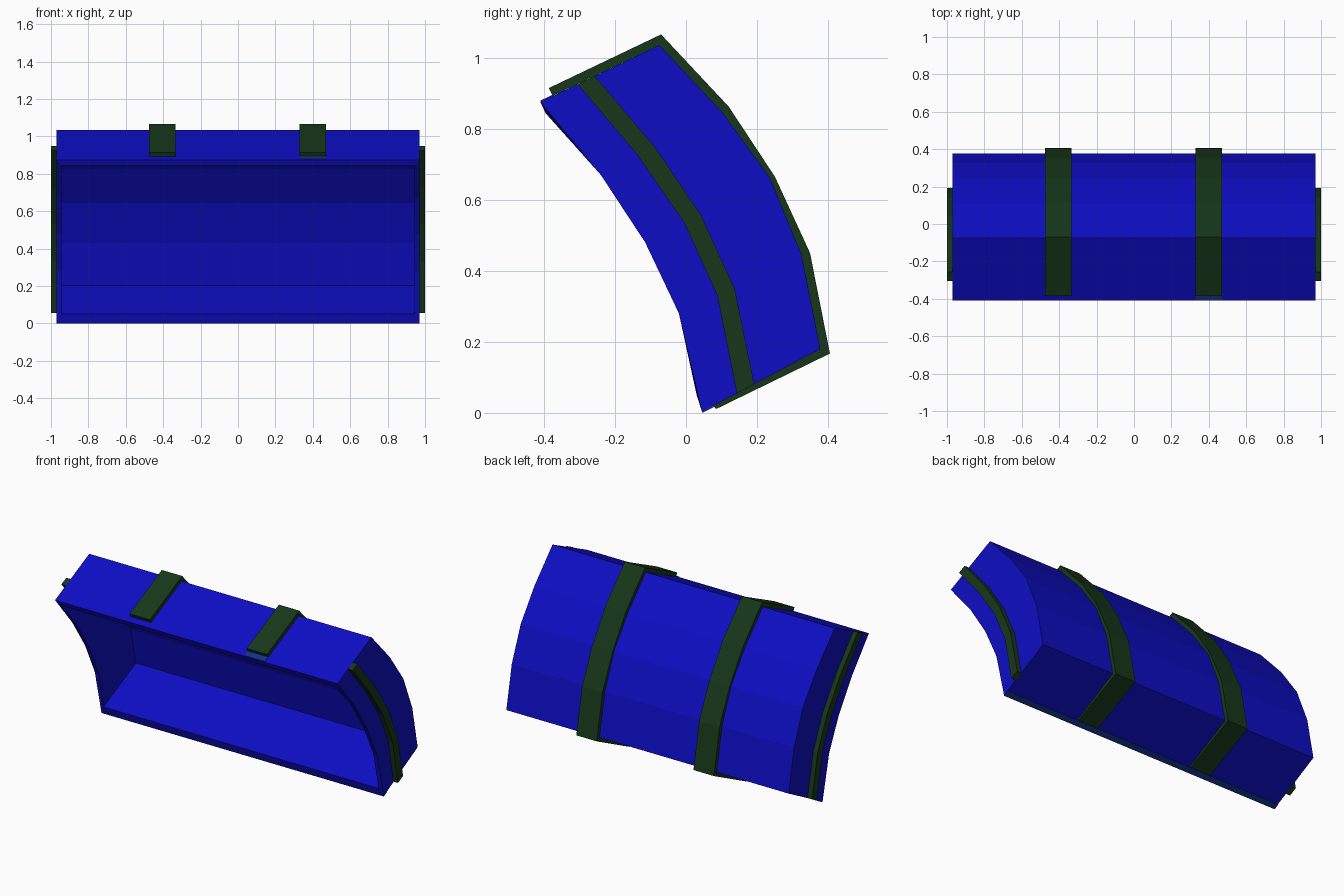
import bpy, bmesh

if "Cube" in bpy.data.objects:
    bpy.data.objects.remove(bpy.data.objects["Cube"])

def material(name, rgb):
    m = bpy.data.materials.new(name)
    m.diffuse_color = (*rgb, 1)
    m.use_nodes = True
    m.node_tree.nodes["Principled BSDF"].inputs["Base Color"].default_value = m.diffuse_color
    return m

BLUE = material("blue", (0.004, 0.004, 0.55))
GREEN = material("dark_green", (0.008, 0.037, 0.010))
STEEL = material("slate_blue", (0.006, 0.03, 0.25))

def sweep(name, rings, caps, mat):
    """Join closed point rings into a solid; caps lists the end faces by ring index."""
    bm = bmesh.new()
    vs = [[bm.verts.new(p) for p in ring] for ring in rings]
    n = len(rings[0])
    for a, b in zip(vs, vs[1:]):
        for i in range(n):
            j = (i + 1) % n
            bm.faces.new((a[i], a[j], b[j], b[i]))
    for end in (vs[0], vs[-1]):
        for cap in caps:
            bm.faces.new([end[i] for i in cap])
    bmesh.ops.recalc_face_normals(bm, faces=bm.faces)
    mesh = bpy.data.meshes.new(name)
    bm.to_mesh(mesh)
    bm.free()
    mesh.materials.append(mat)
    ob = bpy.data.objects.new(name, mesh)
    bpy.context.collection.objects.link(ob)
    return ob

def strip(name, inner, outer, x0, x1, mat):
    """Strip between two (y, z) paths, extruded from x0 to x1."""
    rings = [[(x0, *a), (x1, *a), (x1, *b), (x0, *b)] for a, b in zip(inner, outer)]
    return sweep(name, rings, [(0, 1, 2, 3)], mat)

# Curved profile paths (y, z), bottom to top
front = [(0.045, 0.003), (-0.02, 0.28), (-0.115, 0.48), (-0.24, 0.67), (-0.41, 0.875)]
back = [(0.378, 0.18), (0.325, 0.445), (0.237, 0.66), (0.103, 0.845), (-0.075, 1.035)]
lip = [(0.03, 0.05)] + front[1:4] + [(-0.395, 0.843)]
cavity = [(0.347, 0.202), (0.298, 0.43), (0.212, 0.645), (0.08, 0.825), (-0.083, 0.99)]

# Hollow curved shell, open at the front
W, V = 0.97, 0.945
rings = [[(-W, *f), (-W, *b), (W, *b), (W, *f), (V, *g), (V, *c), (-V, *c), (-V, *g)]
         for f, b, g, c in zip(front, back, lip, cavity)]
sweep("curved_shell", rings, [(0, 1, 2, 3), (4, 5, 6, 7), (0, 3, 4, 7)], BLUE)

# Two bands wrapping the bottom, back and top
band_in = [(0.075, 0.02)] + back + [(-0.375, 0.892)]
band_out = [(0.085, 0.011), (0.405, 0.167), (0.349, 0.45), (0.25, 0.665),
            (0.12, 0.862), (-0.07, 1.065), (-0.386, 0.914)]
for side, x0, x1 in (("left", -0.475, -0.335), ("right", 0.33, 0.47)):
    strip("band_" + side, band_in, band_out, x0, x1, GREEN)

# Curved strips on both end walls
rail_a = [(0.143, 0.055), (0.088, 0.33), (-0.005, 0.535), (-0.14, 0.73), (-0.305, 0.925)]
rail_b = [(0.192, 0.081), (0.137, 0.35), (0.043, 0.555), (-0.085, 0.745), (-0.257, 0.948)]
for side, s in (("left", -1), ("right", 1)):
    strip("end_strip_" + side, rail_a, rail_b, s * 0.965, s * 1.0, GREEN)

# Paler edging under the front lip and ahead of the right band
strip("bottom_edging", [(0.045, 0.003), (0.075, 0.019)],
      [(0.046, 0.0), (0.077, 0.016)], -W, W, STEEL)
strip("top_patch", [(-0.408, 0.876), (-0.375, 0.892)],
      [(-0.409, 0.879), (-0.376, 0.895)], 0.33, 0.47, STEEL)
